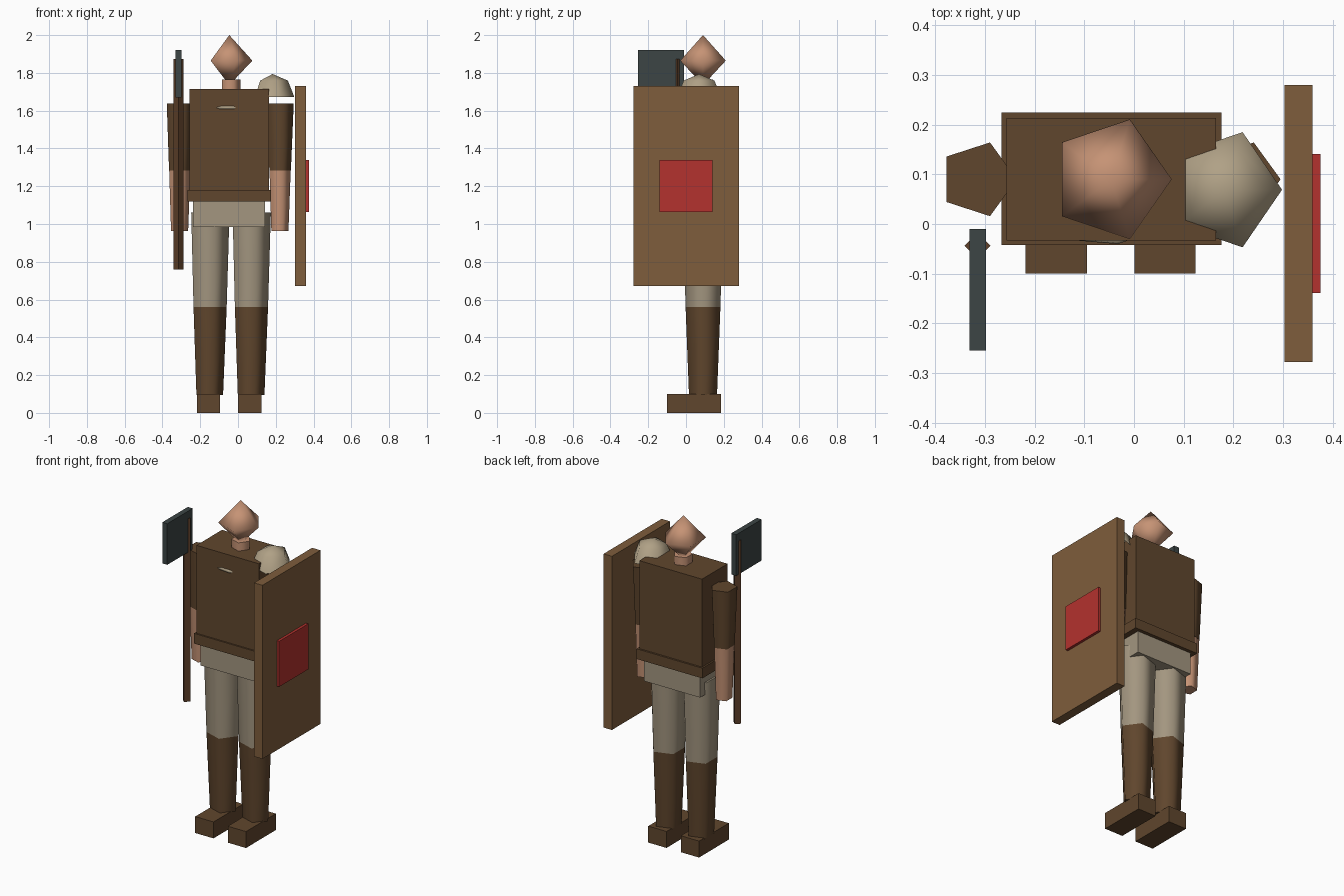
import bpy
import math

cube = bpy.data.objects.get("Cube")
if cube:
    bpy.data.objects.remove(cube, do_unlink=True)


def material(name, rgb):
    """Flat material from 0-255 display colour."""
    lin = [((c / 255 + 0.055) / 1.055) ** 2.4 for c in rgb] + [1]
    m = bpy.data.materials.new(name)
    m.use_nodes = True
    m.diffuse_color = lin
    bsdf = next(n for n in m.node_tree.nodes if n.type == 'BSDF_PRINCIPLED')
    bsdf.inputs["Base Color"].default_value = lin
    return m


leather = material("leather brown", (96, 70, 45))
wood = material("shield wood", (126, 93, 60))
red = material("red emblem", (180, 50, 46))
cloth = material("beige cloth", (163, 150, 128))
bone = material("pale bone", (176, 161, 134))
skin = material("skin", (198, 147, 117))
iron = material("dark iron", (60, 69, 69))
shaft_wood = material("dark shaft wood", (94, 64, 42))


def make(name, verts, faces, mat):
    mesh = bpy.data.meshes.new(name)
    mesh.from_pydata(verts, [], faces)
    mesh.materials.append(mat)
    ob = bpy.data.objects.new(name, mesh)
    bpy.context.collection.objects.link(ob)
    return ob


def smooth(ob, degrees):
    bpy.ops.object.select_all(action='DESELECT')
    ob.select_set(True)
    bpy.context.view_layer.objects.active = ob
    bpy.ops.object.shade_smooth_by_angle(angle=math.radians(degrees))


def box(name, x, y, z, mat):
    """Box from (min, max) pairs."""
    verts = [(a, b, c) for a in x for b in y for c in z]
    faces = [(0, 1, 3, 2), (4, 6, 7, 5), (0, 4, 5, 1),
             (2, 3, 7, 6), (0, 2, 6, 4), (1, 5, 7, 3)]
    return make(name, verts, faces, mat)


def turned(name, x, y, rings, mat, sides=5, squash=1, bottom=True, angle=80):
    """Faceted solid from (radius, z) rings going up; radius 0 makes a tip."""
    verts, faces, rows = [], [], []
    for r, z in rings:
        start = len(verts)
        count = sides if r else 1
        for i in range(count):
            t = math.tau * i / sides
            verts.append((x + r * math.cos(t), y + squash * r * math.sin(t), z))
        rows.append([start + i % count for i in range(sides)])
    for low, high in zip(rows, rows[1:]):
        for i in range(sides):
            j = (i + 1) % sides
            quad = [low[i], low[j], high[j], high[i]]
            faces.append(tuple(dict.fromkeys(quad)))
    if rings[0][0] and bottom:
        faces.append(tuple(reversed(rows[0])))
    if rings[-1][0]:
        faces.append(tuple(rows[-1]))
    ob = make(name, verts, faces, mat)
    if angle:
        smooth(ob, angle)
    return ob


DEPTH = 0.09  # common depth of the body axis

# Head and neck
turned("head", -0.046, DEPTH, [(0, 1.735), (0.122, 1.865), (0, 2.0)], skin,
       squash=1.04, angle=180)
turned("neck", -0.041, DEPTH, [(0.055, 1.7), (0.055, 1.765)], skin)

# Torso, belt and hips
box("torso", (-0.257, 0.165), (-0.033, 0.213), (1.17, 1.715), leather)
box("belt", (-0.267, 0.176), (-0.042, 0.224), (1.118, 1.18), leather)
box("hips", (-0.237, 0.142), (-0.022, 0.203), (0.985, 1.12), cloth)
turned("chest_clasp", -0.055, -0.022, [(0.066, 1.609), (0.074, 1.616), (0.062, 1.625)],
       bone, squash=0.26)

# Arms and legs
for side, arm_x, leg_x in (("right", -0.314, -0.157), ("left", 0.217, 0.062)):
    turned(side + "_sleeve", arm_x, DEPTH, [(0.063, 1.283), (0.078, 1.638)], leather)
    turned(side + "_forearm", arm_x, DEPTH, [(0.05, 0.962), (0.062, 1.283)], skin)
    turned(side + "_thigh", leg_x, DEPTH, [(0.097, 0.56), (0.112, 1.06)], cloth)
    turned(side + "_boot_shaft", leg_x, DEPTH, [(0.078, 0.095), (0.097, 0.56)], leather)
    box(side + "_foot", (leg_x - 0.061, leg_x + 0.062), (-0.1, 0.186), (0, 0.1), leather)

# Shoulder guard: an open dome
turned("shoulder_guard", 0.183, 0.069, [(0.115, 1.673), (0.081, 1.759), (0, 1.794)],
       bone, squash=1.06, bottom=False, angle=180)

# Axe
turned("axe_shaft", -0.315, -0.044, [(0.026, 0.76), (0.026, 1.874)], shaft_wood,
       sides=4, angle=0)
box("axe_blade", (-0.331, -0.298), (-0.255, -0.01), (1.67, 1.92), iron)

# Shield with emblem
box("shield", (0.303, 0.359), (-0.278, 0.28), (0.673, 1.73), wood)
box("shield_emblem", (0.358, 0.375), (-0.139, 0.141), (1.063, 1.34), red)
